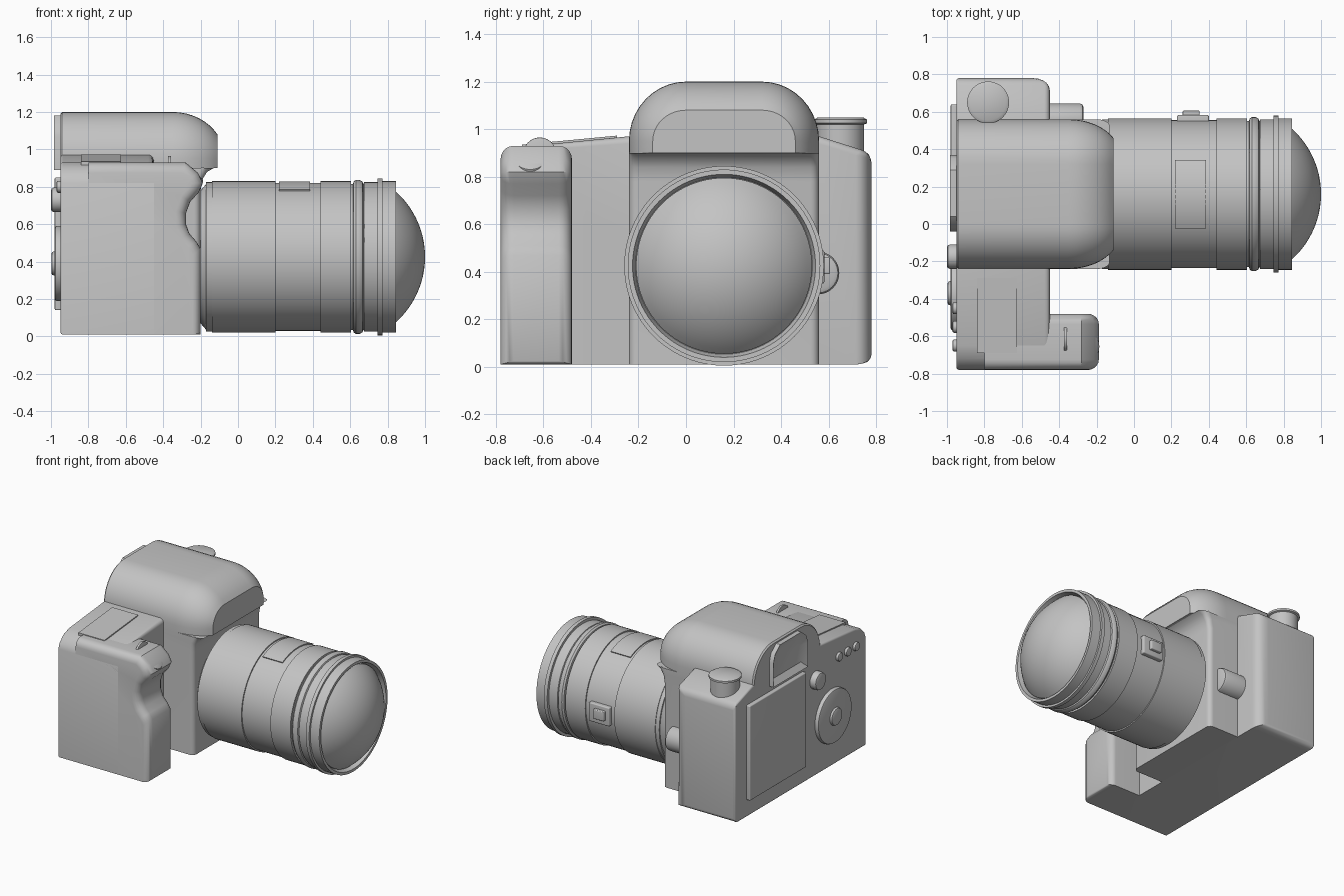
import bpy, bmesh, math
from mathutils import Vector

cube = bpy.data.objects.get("Cube")
if cube:
    bpy.data.objects.remove(cube, do_unlink=True)

grey = bpy.data.materials.new("body grey")
grey.use_nodes = True
grey.diffuse_color = (0.55, 0.55, 0.55, 1)
grey.node_tree.nodes["Principled BSDF"].inputs["Base Color"].default_value = grey.diffuse_color


def finish(name, bm, bevel=False):
    """Turn a bmesh into a smooth shaded object, rounding its weighted edges."""
    bmesh.ops.recalc_face_normals(bm, faces=bm.faces)
    mesh = bpy.data.meshes.new(name)
    bm.to_mesh(mesh)
    bm.free()
    mesh.materials.append(grey)
    ob = bpy.data.objects.new(name, mesh)
    bpy.context.collection.objects.link(ob)
    bpy.ops.object.select_all(action='DESELECT')
    ob.select_set(True)
    bpy.context.view_layer.objects.active = ob
    if bevel:
        mod = ob.modifiers.new("rounding", 'BEVEL')
        mod.limit_method = 'WEIGHT'
        mod.width = 0.1
        mod.segments = 5
        mod.use_clamp_overlap = False
        bpy.ops.object.modifier_apply(modifier=mod.name)
    bpy.ops.object.shade_smooth_by_angle(angle=math.radians(35))
    return ob


def loft(bm, rings):
    """Skin closed rings of points and cap both ends."""
    rows = [[bm.verts.new(p) for p in ring] for ring in rings]
    n = len(rows[0])
    for a, b in zip(rows, rows[1:]):
        for i in range(n):
            j = (i + 1) % n
            bm.faces.new((a[i], a[j], b[j], b[i]))
    bm.faces.new(rows[0])
    bm.faces.new(rows[-1])


def prism(name, pts, axis, lo, hi, rule=None, recess=None):
    """Extrude a profile along an axis; rule(mid, direction) gives each edge's rounding."""
    place = {'x': lambda p, t: (t, p[0], p[1]),
             'y': lambda p, t: (p[0], t, p[1]),
             'z': lambda p, t: (p[0], p[1], t)}[axis]
    bm = bmesh.new()
    loft(bm, [[place(p, t) for p in pts] for t in (lo, hi)])
    bmesh.ops.recalc_face_normals(bm, faces=bm.faces)
    if rule:
        layer = bm.edges.layers.float.new("bevel_weight_edge")
        for e in bm.edges:
            a, b = (v.co for v in e.verts)
            e[layer] = rule((a + b) / 2, (b - a).normalized()) / 0.1
    if recess:
        back = [f for f in bm.faces if f.normal.x < -0.9]
        bmesh.ops.inset_region(bm, faces=back, thickness=recess[0], depth=-recess[1])
    return finish(name, bm, rule is not None)


def lathe(name, profile, origin, axis, steps=64):
    """Spin (height, radius) points about an axis."""
    turn = Vector(axis).to_track_quat('Z', 'Y')
    bm = bmesh.new()
    rows = []
    for h, r in profile:
        angles = [2 * math.pi * i / steps for i in range(steps)]
        if r == 0:
            angles = angles[:1]
        rows.append([bm.verts.new(Vector(origin) + turn @ Vector((r * math.cos(a), r * math.sin(a), h)))
                     for a in angles])
    for a, b in zip(rows, rows[1:]):
        for i in range(steps):
            j = (i + 1) % steps
            corners = [a[i % len(a)], a[j % len(a)], b[j % len(b)], b[i % len(b)]]
            corners = list(dict.fromkeys(corners))
            if len(corners) > 2:
                bm.faces.new(corners)
    return finish(name, bm)


def disc(name, origin, axis, r, depth, edge=0.01, steps=40):
    half = edge * 0.3
    return lathe(name, [(0, 0), (0, r), (depth - edge, r), (depth - half, r - half),
                        (depth, r - edge), (depth, 0)], origin, axis, steps)


def rect(a0, a1, b0, b1):
    return [(a0, b0), (a1, b0), (a1, b1), (a0, b1)]


# Main body with sloping shoulders
def body_rule(m, d):
    if m.x > -0.46:
        if m.y > 0.7:
            return 0.09
        return 0.03 if m.y > -0.5 and m.z > 0.5 else 0
    if m.x < -0.94:
        return 0.015
    return 0.04 if m.y > 0.7 else 0


prism("body", [(-0.78, 0.01), (0.78, 0.01), (0.78, 0.9), (0.56, 0.97), (-0.24, 0.97),
               (-0.65, 0.93), (-0.72, 0.905), (-0.765, 0.86), (-0.78, 0.82)],
      'x', -0.95, -0.45, body_rule)

# Hand grip with a finger hollow
grip_side = [(-0.8, 0.01), (-0.2, 0.01), (-0.2, 0.47), (-0.225, 0.51), (-0.26, 0.55),
             (-0.278, 0.6), (-0.278, 0.66), (-0.255, 0.72), (-0.21, 0.77),
             (-0.188, 0.82), (-0.215, 0.875), (-0.28, 0.93), (-0.8, 0.93)]


def grip_rule(m, d):
    if abs(d.y) > 0.9:
        return 0.015 if m.z < 0.1 and m.x > -0.3 else 0
    if m.x < -0.79 or m.z < 0.1:
        return 0
    return 0.055


prism("grip", grip_side, 'y', -0.78, -0.48, grip_rule)

# Mirror box, flaring out under the finder
prism("mirror_box", [(-0.9, 0.01), (-0.2, 0.01), (-0.2, 0.78), (-0.19, 0.84),
                     (-0.165, 0.88), (-0.13, 0.9), (-0.9, 0.9)],
      'y', -0.24, 0.56,
      lambda m, d: 0.035 if abs(d.y) < 0.5 and -0.25 < m.x and m.z < 0.89 else 0)


# Finder housing: an arch that rolls over towards the front
def arch(x, side, drop, steps=10):
    half = [(0.4 - side, 0.9)]
    for i in range(steps + 1):
        a = math.pi / 2 * i / steps
        half.append((0.16 + (0.24 - side) * math.cos(a), 0.95 + (0.25 - drop) * math.sin(a)))
    return ([(x, 0.16 + y, z) for y, z in half] +
            [(x, 0.16 - y, z) for y, z in reversed(half)])


rings = [arch(-0.95, 0.01, 0.01), arch(-0.94, 0, 0)]
for i in range(9):
    a = math.radians(60) * i / 8
    roll = (1 - math.cos(a)) * 2
    rings.append(arch(-0.35 + 0.24 * math.sin(a) / math.sin(math.radians(60)), 0.1 * roll, 0.12 * roll))
bm = bmesh.new()
loft(bm, rings)
finish("finder_housing", bm)

# Eyepiece with a sunken window
prism("eyepiece", [(-0.04, 0.89), (0.37, 0.89), (0.37, 1.07), (0.35, 1.13), (0.29, 1.18),
                   (0.04, 1.18), (-0.02, 1.13), (-0.04, 1.07)],
      'x', -0.985, -0.94, recess=(0.06, 0.032))

# Rear screen and controls
prism("rear_screen", rect(-0.03, 0.64, 0.14, 0.85), 'x', -0.98, -0.94, lambda m, d: 0.008)
disc("rear_dial", (-0.94, -0.37, 0.39), (-1, 0, 0), 0.2, 0.04, 0.012, 56)
disc("rear_dial_button", (-0.94, -0.37, 0.39), (-1, 0, 0), 0.065, 0.058, 0.015)
disc("rear_round_button", (-0.94, -0.175, 0.73), (-1, 0, 0), 0.065, 0.06, 0.015)
for i in range(3):
    disc(f"small_button_{i + 1}", (-0.94, -0.45 - 0.1 * i, 0.8), (-1, 0, 0), 0.032, 0.03, 0.008, 24)

# Top controls
lathe("mode_knob", [(0, 0), (0, 0.1), (0.12, 0.1), (0.125, 0.112), (0.14, 0.112),
                    (0.15, 0.095), (0.15, 0)], (-0.78, 0.65, 0.9), (0, 0, 1), 48)
prism("top_display", [(-0.69, 0.9), (-0.29, 0.92), (-0.29, 0.973), (-0.69, 0.935)],
      'x', -0.84, -0.625)
disc("control_wheel", (-0.374, -0.615, 0.895), (1, 0, 0), 0.07, 0.016, 0.003)
disc("shutter_button", (-0.29, -0.655, 0.82), (1, 0, 1), 0.07, 0.085, 0.012)

# Lens release beside the mount
disc("lens_release", (-0.5, 0.555, 0.395), (1, 0, 0), 0.09, 0.23, 0.02)

# Lens barrel with rings, and the domed front glass
axis_y, axis_z = 0.16, 0.425
barrel = [(-0.25, 0), (-0.25, 0.34), (-0.2, 0.355), (-0.17, 0.39), (-0.17, 0.4), (-0.14, 0.4),
          (-0.14, 0.405), (0.2, 0.405), (0.2, 0.396), (0.44, 0.396), (0.44, 0.405),
          (0.605, 0.405), (0.605, 0.39), (0.615, 0.39), (0.618, 0.403), (0.63, 0.412),
          (0.65, 0.412), (0.665, 0.403), (0.67, 0.39), (0.675, 0.4), (0.745, 0.4),
          (0.745, 0.42), (0.772, 0.42), (0.772, 0.405), (0.845, 0.405), (0.845, 0.385),
          (0.8, 0.372), (0.8, 0)]
lathe("lens_barrel", barrel, (0, axis_y, axis_z), (1, 0, 0), 96)
dome_r = 0.47
spread = math.asin(0.37 / dome_r)
dome = [(0.8, 0), (0.8, 0.37)]
for i in range(13):
    a = spread * (1 - i / 12)
    dome.append((1 - dome_r + dome_r * math.cos(a), dome_r * math.sin(a) if i < 12 else 0))
lathe("front_glass", dome, (0, axis_y, axis_z), (1, 0, 0), 96)

# Curved distance window on top of the barrel
arc = [math.radians(-27 + 54 * i / 16) for i in range(17)]
window = [(axis_y + r * math.sin(a), axis_z + r * math.cos(a))
          for r, angles in ((0.404, arc), (0.38, arc[::-1])) for a in angles]
prism("distance_window", window, 'x', 0.22, 0.385)

# Focus switch on the left of the barrel
prism("switch_plate", rect(0.52, 0.582, 0.35, 0.49), 'x', 0.23, 0.4, lambda m, d: 0.008)
prism("switch_slider", rect(0.56, 0.606, 0.39, 0.46), 'x', 0.26, 0.35, lambda m, d: 0.006)
